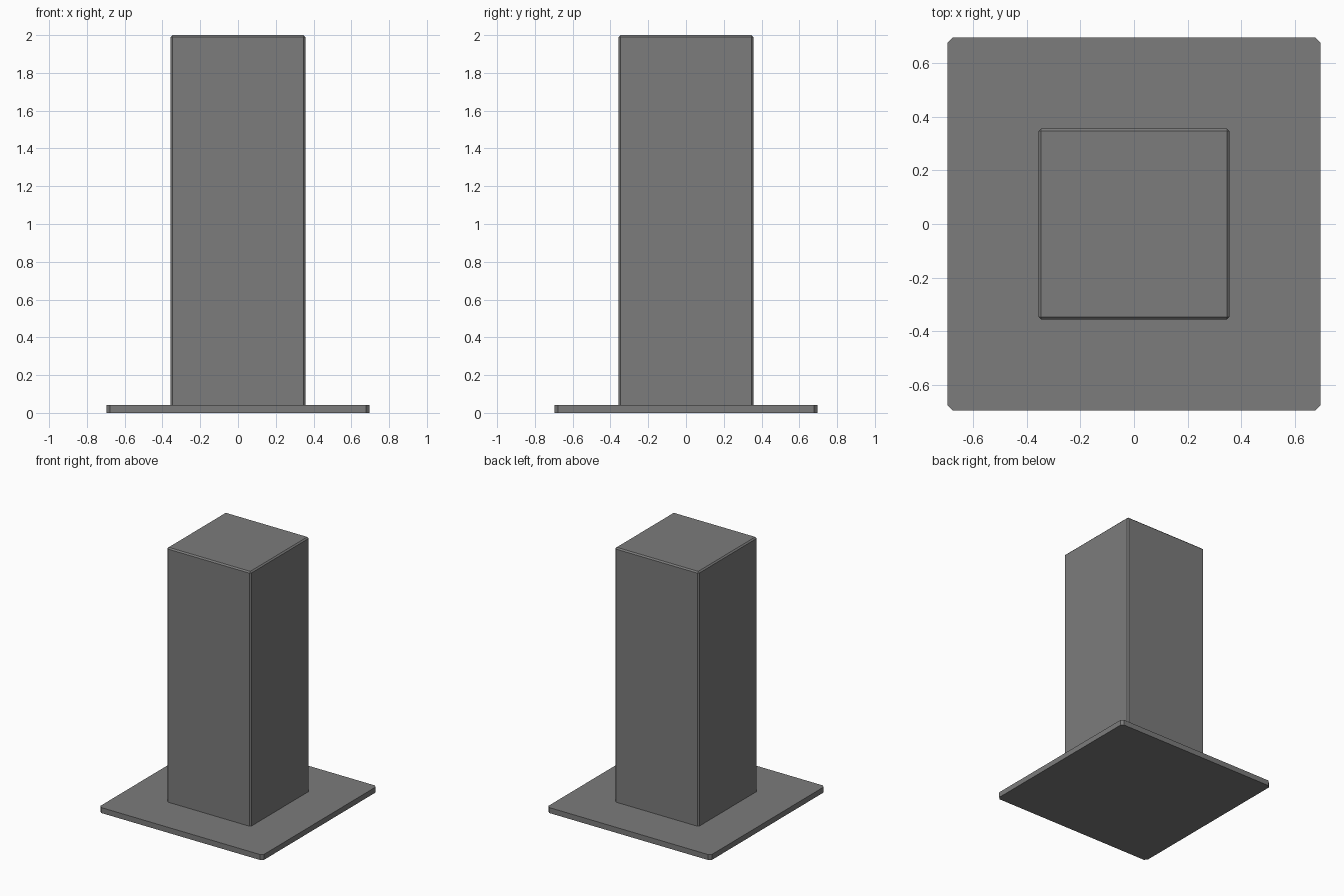
import bpy
import bmesh

if "Cube" in bpy.data.objects:
    bpy.data.objects.remove(bpy.data.objects["Cube"])

# Dark grey shared by both parts
dark_grey = bpy.data.materials.new("dark_grey")
dark_grey.diffuse_color = (0.2, 0.2, 0.2, 1.0)
dark_grey.use_nodes = True
dark_grey.node_tree.nodes["Principled BSDF"].inputs["Base Color"].default_value = dark_grey.diffuse_color


def chamfered_box(name, half, z0, z1, chamfer, bevel_top):
    """Square block with chamfered upright edges and, optionally, top edges."""
    bm = bmesh.new()
    bmesh.ops.create_cube(bm, size=1.0)
    for v in bm.verts:
        v.co = (v.co.x * 2 * half, v.co.y * 2 * half, z1 if v.co.z > 0 else z0)
    edges = []
    for e in bm.edges:
        a, b = (v.co.z for v in e.verts)
        upright = abs(a - b) > 1e-6
        if upright or (bevel_top and a > z1 - 1e-6):
            edges.append(e)
    bmesh.ops.bevel(bm, geom=edges, offset=chamfer, offset_type='OFFSET',
                    segments=1, profile=0.5, affect='EDGES')
    mesh = bpy.data.meshes.new(name)
    bm.to_mesh(mesh)
    bm.free()
    mesh.materials.append(dark_grey)
    obj = bpy.data.objects.new(name, mesh)
    bpy.context.collection.objects.link(obj)
    return obj


# Thin base plate with clipped corners
chamfered_box("base_plate", 0.697, 0.0, 0.042, 0.02, False)

# Tall square column standing on the plate
chamfered_box("column", 0.357, 0.042, 2.0, 0.01, True)
